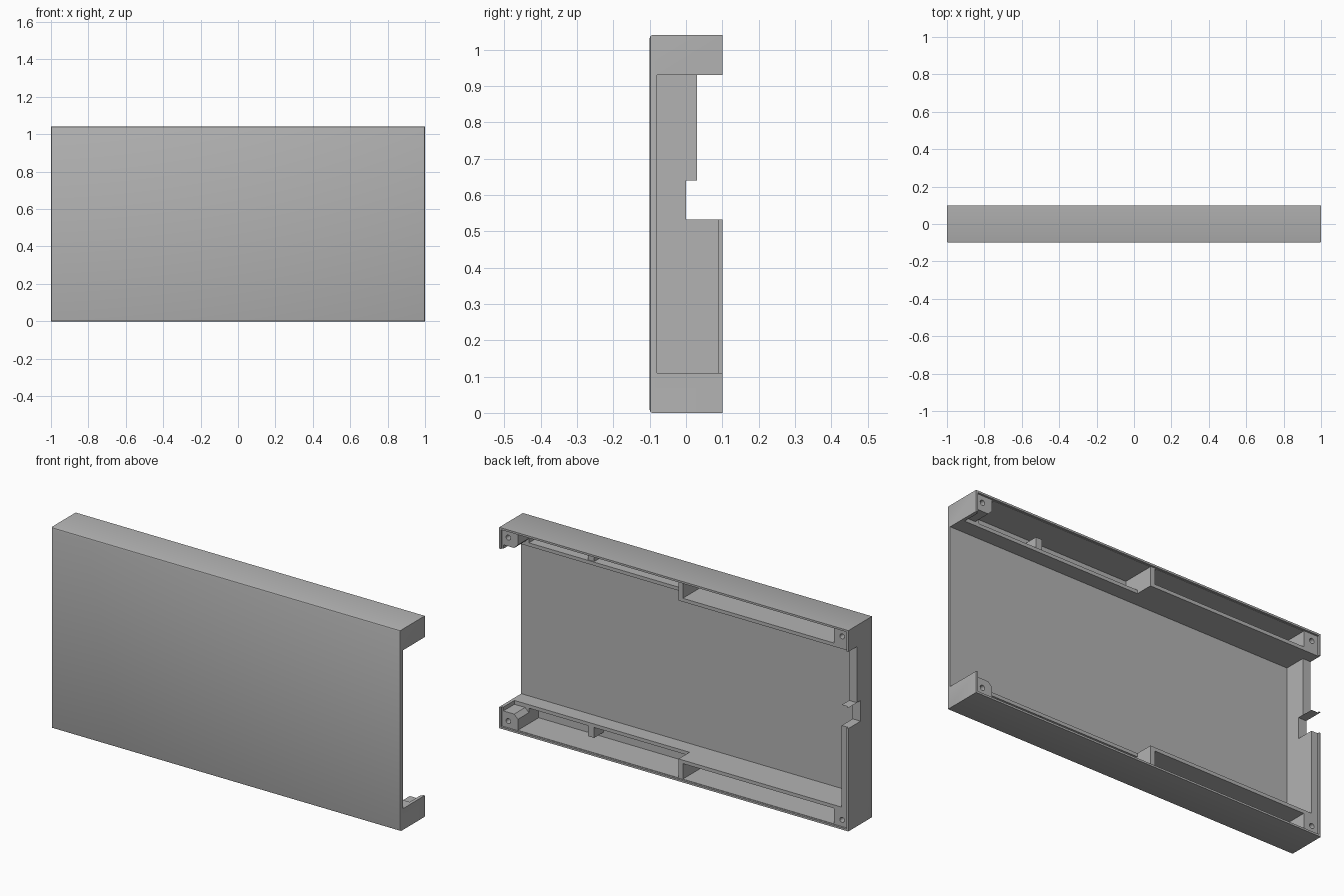
import bpy, bmesh, math
from mathutils import Matrix, Vector

if "Cube" in bpy.data.objects:
    bpy.data.objects.remove(bpy.data.objects["Cube"], do_unlink=True)

H = 1.04          # case height
BACK = 0.2        # cutters run past the open back

grey = bpy.data.materials.new("case_grey")
grey.use_nodes = True
grey.diffuse_color = (0.45, 0.45, 0.45, 1)
grey.node_tree.nodes["Principled BSDF"].inputs["Base Color"].default_value = (0.45, 0.45, 0.45, 1)


def make_object(name, bm):
    mesh = bpy.data.meshes.new(name)
    bm.to_mesh(mesh)
    bm.free()
    mesh.materials.append(grey)
    obj = bpy.data.objects.new(name, mesh)
    bpy.context.collection.objects.link(obj)
    return obj


def box(name, x, y, z, tilt=0.0):
    """Box from (min, max) ranges, optionally tilted about its own y axis."""
    bm = bmesh.new()
    mid = Vector([(a + b) / 2 for a, b in (x, y, z)])
    size = [b - a for a, b in (x, y, z)]
    m = Matrix.Translation(mid) @ Matrix.Rotation(tilt, 4, 'Y') @ Matrix.Diagonal((*size, 1))
    bmesh.ops.create_cube(bm, size=1, matrix=m)
    return make_object(name, bm)


def cylinder(name, x, z, radius, y):
    bm = bmesh.new()
    m = Matrix.Translation((x, sum(y) / 2, z)) @ Matrix.Rotation(math.pi / 2, 4, 'X')
    bmesh.ops.create_cone(bm, cap_ends=True, segments=24, radius1=radius,
                          radius2=radius, depth=y[1] - y[0], matrix=m)
    return make_object(name, bm)


def combine(target, tool, operation='DIFFERENCE'):
    """Apply a boolean and discard the tool object."""
    mod = target.modifiers.new("cut", 'BOOLEAN')
    mod.operation = operation
    mod.solver = 'EXACT'
    mod.object = tool
    bpy.context.view_layer.objects.active = target
    bpy.ops.object.modifier_apply(modifier=mod.name)
    bpy.data.objects.remove(tool, do_unlink=True)


def cut(x, y, z, tilt=0.0):
    combine(case, box("cutter", x, y, z, tilt))


# Solid case with softened front edges
case = box("case_shell", (-1, 1), (-0.1, 0.1), (0, H))
bm = bmesh.new()
bm.from_mesh(case.data)
front = [e for e in bm.edges if all(v.co.y < 0 for v in e.verts)]
bmesh.ops.bevel(bm, geom=front, offset=0.008, segments=2, affect='EDGES', profile=0.5)
bm.to_mesh(case.data)
bm.free()

# Main bay, open at one end
cut((-0.955, 1.1), (-0.08, BACK), (0.11, 0.93))

# Stepped opening in the closed end wall
cut((-1.1, -0.9), (0.0, BACK), (0.533, 0.64))
cut((-1.1, -0.9), (0.03, BACK), (0.64, 0.93))

# Shallow recess that leaves a thin rim round the back
cut((-0.99, 0.99), (0.09, BACK), (0.01, H - 0.01))

# Bottom and top rails are mirror images
for flip in (False, True):
    def rail(a, b):
        return (H - b, H - a) if flip else (a, b)

    # Two hollow channels, split by a cross wall
    cut((-0.02, 0.9), (-0.08, BACK), rail(0.012, 0.092))
    cut((-0.91, -0.045), (-0.08, BACK), rail(0.012, 0.092))
    # Lowered inner wall on the open half
    cut((-0.02, 0.983), (0.0, BACK), rail(0.09, 0.13))
    # Clipped corner of the screw boss
    cut((0.885, 0.915), (0.0, BACK), rail(0.075, 0.105), math.pi / 4)
    # Screw holes
    for x in (-0.957, 0.955):
        combine(case, cylinder("cutter", x, sum(rail(0.045, 0.045)) / 2, 0.013, (0.0, BACK)))
    # Small rib against the inner wall
    combine(case, box("rib", (0.53, 0.565), (-0.09, -0.005), rail(0.035, 0.1)), 'UNION')

# Crisp flat faces with smooth rounded edges
bpy.ops.object.select_all(action='DESELECT')
case.select_set(True)
bpy.context.view_layer.objects.active = case
bpy.ops.object.shade_smooth_by_angle(angle=math.radians(30))
